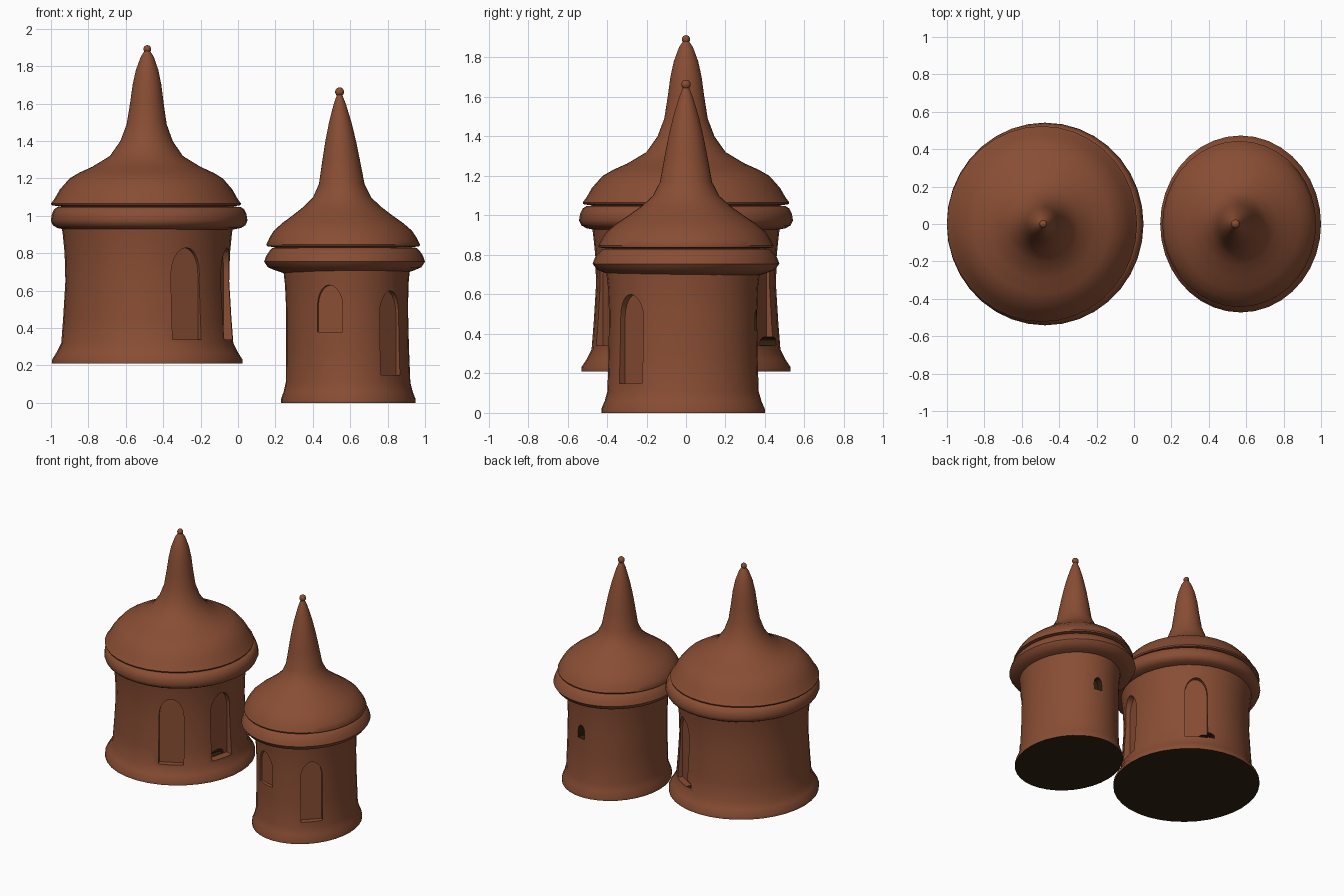
import bpy, bmesh, math
from mathutils import Matrix

if "Cube" in bpy.data.objects:
    bpy.data.objects.remove(bpy.data.objects["Cube"])


def make_material(name, rgb):
    mat = bpy.data.materials.new(name)
    mat.use_nodes = True
    mat.diffuse_color = (*rgb, 1)
    mat.node_tree.nodes["Principled BSDF"].inputs["Base Color"].default_value = (*rgb, 1)
    return mat


CLAY = make_material("red brown clay", (0.25, 0.075, 0.034))
DARK = make_material("dark inside brown", (0.03, 0.016, 0.005))


def add_object(name, bm):
    bmesh.ops.recalc_face_normals(bm, faces=bm.faces[:])
    mesh = bpy.data.meshes.new(name)
    bm.to_mesh(mesh)
    bm.free()
    mesh.materials.append(CLAY)
    mesh.materials.append(DARK)
    obj = bpy.data.objects.new(name, mesh)
    bpy.context.collection.objects.link(obj)
    return obj


def activate(obj):
    bpy.ops.object.select_all(action="DESELECT")
    obj.select_set(True)
    bpy.context.view_layer.objects.active = obj


def smooth(obj):
    activate(obj)
    bpy.ops.object.shade_smooth_by_angle(angle=math.radians(45))


def lathe(name, profile, x, y=0, y_scale=1.0, lean=0.0, segments=36):
    """Turn a (radius, height) profile; lean shifts the upper rings in x."""
    bm = bmesh.new()
    rings = []
    low, high = profile[0][1], profile[-1][1]
    for r, z in profile:
        cx = x + lean * (z - low) / (high - low)
        rings.append([bm.verts.new((cx + r * math.cos(a), y + r * y_scale * math.sin(a), z))
                      for a in (math.tau * i / segments for i in range(segments))])
    for a, b in zip(rings, rings[1:]):
        for i in range(segments):
            j = (i + 1) % segments
            bm.faces.new((a[i], a[j], b[j], b[i]))
    bm.faces.new(rings[0][::-1])
    bm.faces.new(rings[-1])
    return add_object(name, bm)


def carve_arch(body, x, y, rx, ry, angle, width, z0, z1, depth, dark=False):
    """Cut an arched niche; angle runs from the front towards +x."""
    a = math.radians(angle)
    half, rise = width / 2, min(width * 0.8, (z1 - z0) * 0.6)
    outline = [(-half, z0), (half, z0)]
    outline += [(half * math.cos(t), z1 - rise + rise * math.sin(t))
                for t in (math.pi * i / 10 for i in range(11))]
    bm = bmesh.new()
    back = [bm.verts.new((u, depth, z)) for u, z in outline]
    front = [bm.verts.new((u * 1.15, -0.15, z)) for u, z in outline]
    bm.faces.new(back)
    bm.faces.new(front[::-1])
    for i in range(len(outline)):
        j = (i + 1) % len(outline)
        bm.faces.new((back[i], front[i], front[j], back[j]))
    for f in bm.faces:
        f.material_index = int(dark)
    spot = Matrix.Translation((x + rx * math.sin(a), y - ry * math.cos(a), 0))
    bm.transform(spot @ Matrix.Rotation(a, 4, "Z"))
    cutter = add_object("niche_cutter", bm)
    cutter.hide_render = True
    mod = body.modifiers.new("niche", "BOOLEAN")
    mod.operation, mod.solver, mod.object = "DIFFERENCE", "EXACT", cutter
    activate(body)
    bpy.ops.object.modifier_apply(modifier=mod.name)
    bpy.data.objects.remove(cutter)


def finial(name, x, z, r):
    bm = bmesh.new()
    bmesh.ops.create_uvsphere(bm, u_segments=12, v_segments=8, radius=r,
                              matrix=Matrix.Translation((x, 0, z)))
    smooth(add_object(name, bm))


def finish_body(body):
    # the underside shows the dark inside colour
    for f in body.data.polygons:
        if f.normal.z < -0.9 and f.center.z < 0.25:
            f.material_index = 1
    smooth(body)


# Large tower: flared wall with niches
body = lathe("large_tower_wall",
             [(0.51, 0.21), (0.51, 0.23), (0.485, 0.27), (0.46, 0.32), (0.45, 0.45),
              (0.438, 0.65), (0.442, 0.8), (0.452, 0.9), (0.46, 0.96)], -0.485, y_scale=1.04)
for angle, width, depth in ((28, 0.17, 0.03), (75, 0.17, 0.045), (148, 0.16, 0.03)):
    carve_arch(body, -0.485, 0, 0.445, 0.46, angle, width, 0.34, 0.83, depth)
for angle in (75, 158):
    carve_arch(body, -0.485, 0, 0.445, 0.46, angle, 0.1, 0.345, 0.385, 0.08, True)
finish_body(body)

# Large tower: rounded rim, lid with spire, knob
smooth(lathe("large_tower_rim",
             [(0.44, 0.925), (0.49, 0.935), (0.515, 0.95), (0.526, 0.975), (0.52, 1.01),
              (0.508, 1.035), (0.49, 1.047), (0.45, 1.05)], -0.475, y_scale=1.03))
smooth(lathe("large_tower_roof",
             [(0.43, 1.045), (0.505, 1.057), (0.508, 1.066), (0.49, 1.09), (0.462, 1.14),
              (0.41, 1.2), (0.36, 1.23), (0.29, 1.262), (0.195, 1.32), (0.14, 1.4),
              (0.107, 1.49), (0.09, 1.6), (0.077, 1.7), (0.06, 1.78), (0.035, 1.85),
              (0.013, 1.885)], -0.492, y_scale=1.03, lean=0.007))
finial("large_tower_knob", -0.485, 1.892, 0.021)

# Small tower: flared wall with niches
body = lathe("small_tower_wall",
             [(0.36, 0.0), (0.36, 0.02), (0.345, 0.06), (0.333, 0.11), (0.328, 0.3),
              (0.326, 0.5), (0.33, 0.63), (0.34, 0.73)], 0.59, -0.015, 1.15, lean=-0.01)
for angle, width, z0, z1, depth in ((-17, 0.14, 0.38, 0.63, 0.025),
                                    (45, 0.15, 0.15, 0.6, 0.035)):
    carve_arch(body, 0.585, -0.015, 0.326, 0.375, angle, width, z0, z1, depth)
carve_arch(body, 0.585, -0.015, 0.326, 0.375, 172, 0.06, 0.42, 0.52, 0.05, True)
finish_body(body)

# Small tower: rounded rim, lid with spire, knob
smooth(lathe("small_tower_rim",
             [(0.33, 0.695), (0.375, 0.71), (0.41, 0.725), (0.43, 0.755), (0.42, 0.785),
              (0.4, 0.815), (0.385, 0.829), (0.35, 0.832)], 0.57, y_scale=1.1))
smooth(lathe("small_tower_roof",
             [(0.34, 0.828), (0.408, 0.838), (0.411, 0.847), (0.395, 0.88), (0.37, 0.92),
              (0.325, 0.96), (0.27, 1.0), (0.205, 1.05), (0.155, 1.1), (0.122, 1.17),
              (0.1, 1.3), (0.082, 1.4), (0.06, 1.5), (0.032, 1.6), (0.013, 1.65)],
             0.563, y_scale=1.08, lean=-0.02))
finial("small_tower_knob", 0.543, 1.663, 0.024)
